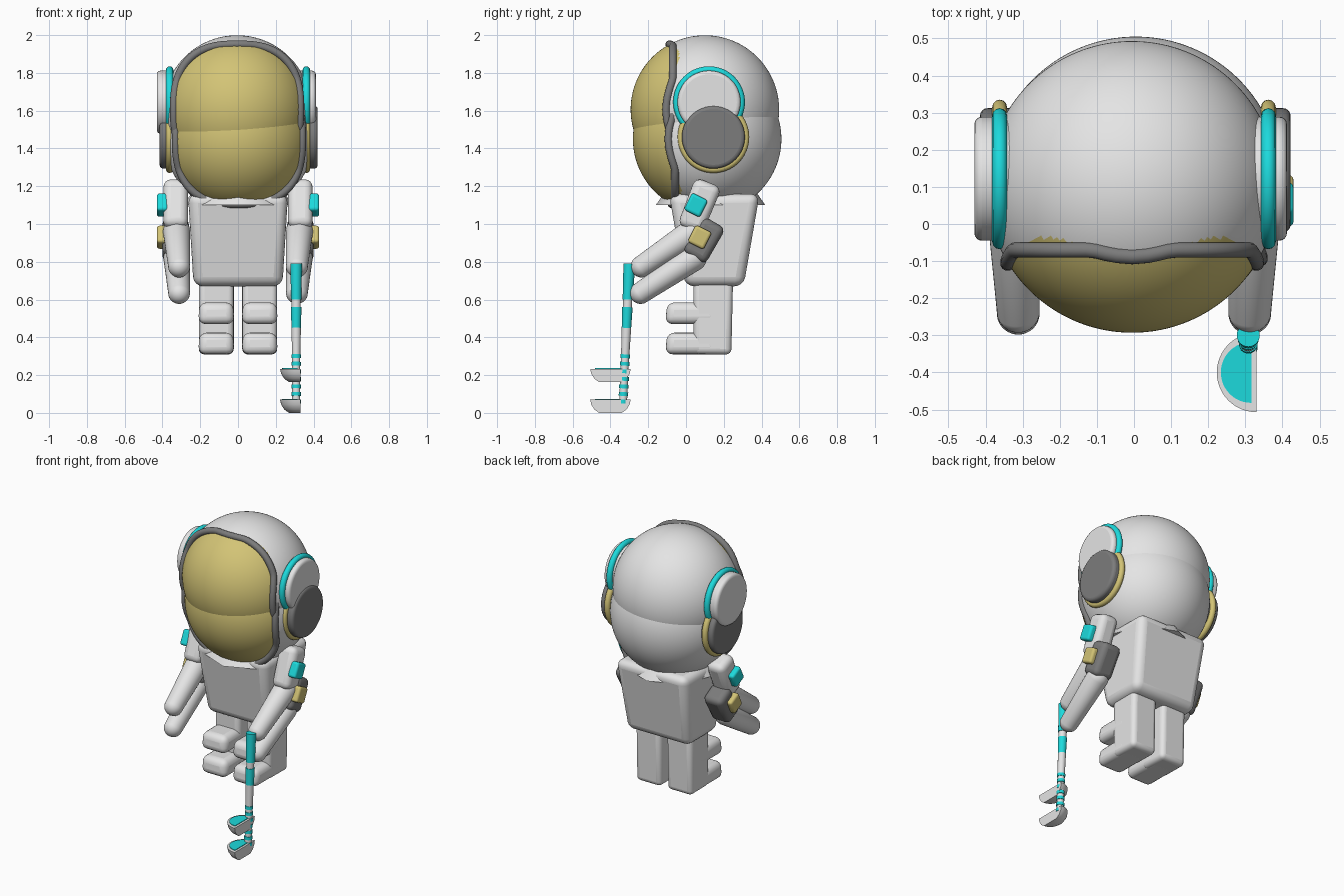
import bpy, bmesh, math
from mathutils import Vector, Matrix

cube = bpy.data.objects.get("Cube")
if cube:
    bpy.data.objects.remove(cube, do_unlink=True)


def material(name, rgb):
    m = bpy.data.materials.new(name)
    m.use_nodes = True
    m.diffuse_color = (*rgb, 1)
    m.node_tree.nodes["Principled BSDF"].inputs["Base Color"].default_value = (*rgb, 1)
    return m


WHITE = material("suit_white", (0.78, 0.78, 0.78))
GREY = material("dark_grey", (0.2, 0.2, 0.2))
GOLD = material("visor_gold", (0.65, 0.55, 0.18))
TEAL = material("teal", (0.012, 0.7, 0.72))


def finish(bm, name, mats, matrix=Matrix(), bevel=0):
    bmesh.ops.recalc_face_normals(bm, faces=bm.faces)
    bm.transform(matrix)
    mesh = bpy.data.meshes.new(name)
    bm.to_mesh(mesh)
    bm.free()
    ob = bpy.data.objects.new(name, mesh)
    bpy.context.collection.objects.link(ob)
    for m in mats:
        mesh.materials.append(m)
    if bevel:
        mod = ob.modifiers.new("round", "BEVEL")
        mod.width, mod.segments = bevel, 4
    bpy.ops.object.select_all(action="DESELECT")
    ob.select_set(True)
    bpy.context.view_layer.objects.active = ob
    bpy.ops.object.shade_smooth_by_angle(angle=math.radians(40))
    return ob


def along(p1, p2):
    """Matrix placing local z along the line p1 to p2, centred between them."""
    a, b = Vector(p1), Vector(p2)
    return Matrix.Translation((a + b) / 2) @ (b - a).to_track_quat("Z", "Y").to_matrix().to_4x4()


def block(name, mat, p1, p2, size1, size2, bevel):
    """Rounded box between two points, with an (x, y) size at each end."""
    bm = bmesh.new()
    bmesh.ops.create_cube(bm, size=1)
    length = (Vector(p2) - Vector(p1)).length
    for v in bm.verts:
        sx, sy = size2 if v.co.z > 0 else size1
        v.co = (v.co.x * sx, v.co.y * sy, v.co.z * length)
    return finish(bm, name, [mat], along(p1, p2), bevel)


def capsule(name, mat, p1, p2, r1, r2):
    bm = bmesh.new()
    bmesh.ops.create_uvsphere(bm, u_segments=32, v_segments=16, radius=1)
    half = (Vector(p2) - Vector(p1)).length / 2
    for v in bm.verts:
        top = v.co.z > 0.001
        v.co *= r2 if top else r1
        v.co.z += half if top else -half
    return finish(bm, name, [mat], along(p1, p2))


def rod(name, mat, p1, p2, r1, r2, bevel=0, sides=48):
    bm = bmesh.new()
    length = (Vector(p2) - Vector(p1)).length
    bmesh.ops.create_cone(bm, cap_ends=True, segments=sides, radius1=r1, radius2=r2, depth=length)
    return finish(bm, name, [mat], along(p1, p2), bevel)


def ring(name, mat, points, radius):
    """Tube of the given radius following a closed path."""
    curve = bpy.data.curves.new(name, "CURVE")
    curve.dimensions = "3D"
    curve.bevel_depth, curve.bevel_resolution = radius, 4
    spline = curve.splines.new("POLY")
    spline.points.add(len(points) - 1)
    for p, co in zip(spline.points, points):
        p.co = (*co, 1)
    spline.use_cyclic_u = True
    curve.materials.append(mat)
    ob = bpy.data.objects.new(name, curve)
    bpy.context.collection.objects.link(ob)


# Helmets: two overlapping spheres, each with a gold visor and a grey rim
R, RIM_X, RIM_Z, POWER = 0.393, 0.335, 0.345, 2.6


def helmet(name, centre):
    bm = bmesh.new()
    bmesh.ops.create_uvsphere(bm, u_segments=128, v_segments=80, radius=R)
    for f in bm.faces:
        c = f.calc_center_median()
        inside = abs(c.x / RIM_X) ** POWER + abs(c.z / RIM_Z) ** POWER < 1
        f.material_index = int(inside and c.y < 0)
    finish(bm, name, [WHITE, GOLD], Matrix.Translation(centre))
    path = []
    for i in range(96):
        a = math.tau * i / 96
        c, s = math.cos(a), math.sin(a)
        x = RIM_X * math.copysign(abs(c) ** (2 / POWER), c)
        z = RIM_Z * math.copysign(abs(s) ** (2 / POWER), s)
        y = -max(0.17, math.sqrt(max(0, R * R - x * x - z * z)))
        path.append(Vector(centre) + Vector((x, y, z)))
    ring(name + "_rim", GREY, path, 0.021)


helmet("upper_helmet", (-0.005, 0.1, 1.606))
helmet("lower_helmet", (0.005, 0.112, 1.45))


# Ear pads with coloured rings
def ear(name, side, y, z, outer, disc_mat, ring_mat):
    rod(name + "_pad", disc_mat, (side * 0.3, y, z), (side * outer, y, z), 0.167, 0.167, 0.02)
    path = [(side * 0.362, y + 0.17 * math.cos(math.tau * i / 64),
             z + 0.17 * math.sin(math.tau * i / 64)) for i in range(64)]
    ring(name + "_ring", ring_mat, path, 0.02)


# Torso and collar
block("torso", WHITE, (0, 0.15, 0.67), (0, 0.15, 1.16), (0.47, 0.31), (0.53, 0.48), 0.05)
rod("collar", WHITE, (0, 0.13, 1.1), (0, 0.13, 1.2), 0.29, 0.22, 0, 8)

for side, label in ((1, "left"), (-1, "right")):
    ear(label + "_upper_ear", side, 0.122, 1.645, 0.412 if side > 0 else 0.43, WHITE, TEAL)
    ear(label + "_lower_ear", side, 0.145, 1.46, 0.422 if side > 0 else 0.415, GREY, GOLD)

    # Legs with a lower and an upper foot
    x = side * 0.115
    block(label + "_leg", WHITE, (x, 0.14, 0.31), (x, 0.145, 0.75), (0.185, 0.2), (0.185, 0.21), 0.03)
    for part, z in (("lower", 0.31), ("upper", 0.47)):
        block(f"{label}_{part}_foot", WHITE, (x, 0.03, z), (x, 0.03, z + 0.115),
              (0.19, 0.28), (0.18, 0.26), 0.04)

    # Doubled arms: upper sleeve, shoulder patch and forearm
    def at(y, z, off=0.33):
        return (side * off, y, z)

    block(label + "_upper_sleeve", WHITE, at(0.02, 0.97), at(0.12, 1.22), (0.13, 0.14), (0.13, 0.15), 0.04)
    block(label + "_lower_sleeve", GREY, at(0.04, 0.82), at(0.15, 1.01), (0.14, 0.14), (0.14, 0.14), 0.035)
    block(label + "_teal_patch", TEAL, at(0.03, 1.055, 0.4), at(0.075, 1.145, 0.4),
          (0.06, 0.095), (0.06, 0.095), 0.015)
    block(label + "_gold_patch", GOLD, at(0.05, 0.885, 0.4), at(0.095, 0.975, 0.4),
          (0.06, 0.095), (0.06, 0.095), 0.015)
    capsule(label + "_upper_forearm", WHITE, at(0.04, 0.96, 0.325), at(-0.235, 0.775, 0.312), 0.072, 0.058)
    capsule(label + "_lower_forearm", WHITE, at(0.04, 0.82, 0.325), at(-0.24, 0.635, 0.312), 0.07, 0.058)


# Club shaft: grip, plain section, then striped neck
def shaft(name, mat, top, bottom, r_top, r_bottom):
    p = [(0.308, -0.3 - (0.79 - z) * 0.045, z) for z in (bottom, top)]
    rod(name, mat, p[0], p[1], r_bottom, r_top, 0, 24)


shaft("grip", TEAL, 0.79, 0.6, 0.031, 0.027)
shaft("grip_band", WHITE, 0.6, 0.56, 0.024, 0.024)
shaft("lower_grip", TEAL, 0.56, 0.45, 0.028, 0.025)
shaft("club_shaft", WHITE, 0.45, 0.31, 0.025, 0.022)
for i in range(13):
    z = 0.31 - i * 0.02
    r = 0.021 if i % 2 else 0.025
    shaft(f"neck_stripe_{i}", WHITE if i % 2 else TEAL, z, z - 0.02, r, r)


# Club heads: half bowls with a teal face plate
def half_bowl(name, mat, x, z, levels):
    bm = bmesh.new()
    rows = []
    for radius, height in levels:
        angles = [math.pi * (0.5 + i / 24) for i in range(25)]
        rows.append([bm.verts.new((x + radius * math.cos(a), -0.4 + radius * math.sin(a), z + height))
                     for a in angles])
    for low, high in zip(rows, rows[1:]):
        for i in range(25):
            j = (i + 1) % 25
            bm.faces.new((low[i], low[j], high[j], high[i]))
    bm.faces.new(rows[0])
    bm.faces.new(rows[-1])
    finish(bm, name, [mat])


for label, z in (("upper", 0.163), ("lower", 0.0)):
    half_bowl(label + "_club_head", WHITE, 0.33, z,
              ((0.06, 0), (0.085, 0.018), (0.102, 0.045), (0.107, 0.07)))
    half_bowl(label + "_club_face", TEAL, 0.316, z, ((0.082, 0.066), (0.082, 0.074)))
